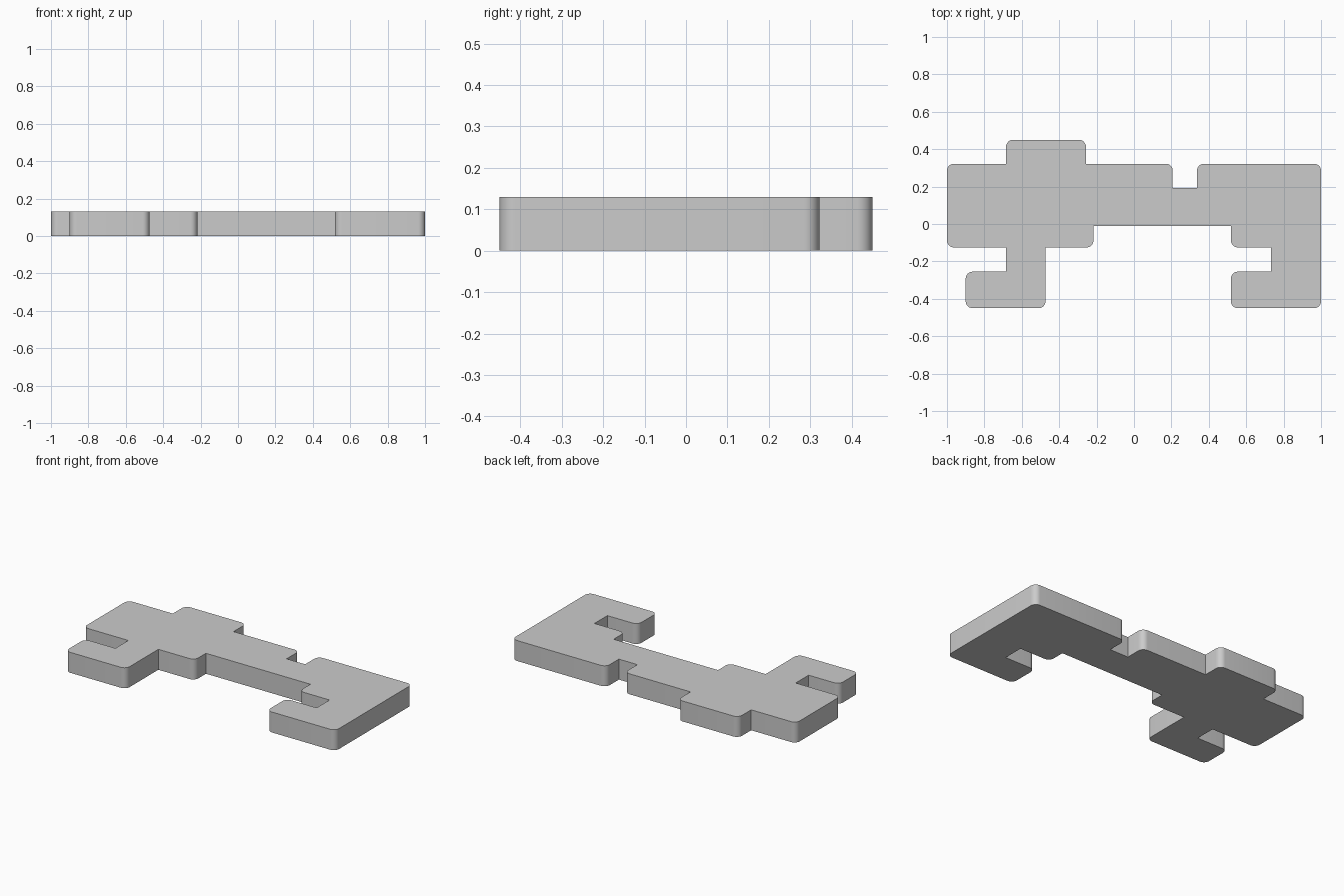
import bpy, bmesh, math
from mathutils import Vector

if "Cube" in bpy.data.objects:
    bpy.data.objects.remove(bpy.data.objects["Cube"])

HEIGHT = 0.13
RADIUS = 0.037
STEPS = 8

# Plate outline, counterclockwise
OUTLINE = [
    (-1, -.125), (-.684, -.125), (-.684, -.255), (-.90, -.255), (-.90, -.45),
    (-.473, -.45), (-.473, -.125), (-.217, -.125), (-.217, -.012), (.518, -.012),
    (.518, -.125), (.732, -.125), (.732, -.255), (.518, -.255), (.518, -.45),
    (1, -.45), (1, .322), (.337, .322), (.337, .193), (.207, .193),
    (.207, .322), (-.257, .322), (-.257, .45), (-.684, .45), (-.684, .322), (-1, .322),
]


def rounded(points):
    """Round the outward corners and keep the inward ones sharp."""
    result = []
    pts = [Vector(p) for p in points]
    for i, p in enumerate(pts):
        a = (p - pts[i - 1]).normalized()
        b = (pts[(i + 1) % len(pts)] - p).normalized()
        if a.x * b.y - a.y * b.x < 0:
            result.append(p)
            continue
        centre = p - a * RADIUS + b * RADIUS
        for k in range(STEPS + 1):
            t = math.pi / 2 * k / STEPS
            result.append(centre + RADIUS * (a * math.sin(t) - b * math.cos(t)))
    return result


# Flat plate extruded from the outline
bm = bmesh.new()
base = bm.faces.new([bm.verts.new((p.x, p.y, 0)) for p in rounded(OUTLINE)])
ext = bmesh.ops.extrude_face_region(bm, geom=[base], use_keep_orig=True)
top = [v for v in ext["geom"] if isinstance(v, bmesh.types.BMVert)]
bmesh.ops.translate(bm, verts=top, vec=(0, 0, HEIGHT))
bmesh.ops.recalc_face_normals(bm, faces=bm.faces)
mesh = bpy.data.meshes.new("interlocking_plate")
bm.to_mesh(mesh)
bm.free()
plate = bpy.data.objects.new("interlocking_plate", mesh)
bpy.context.collection.objects.link(plate)

# Smooth rounded corners, sharp rims
bpy.context.view_layer.objects.active = plate
plate.select_set(True)
bpy.ops.object.shade_smooth_by_angle(angle=math.radians(30))
